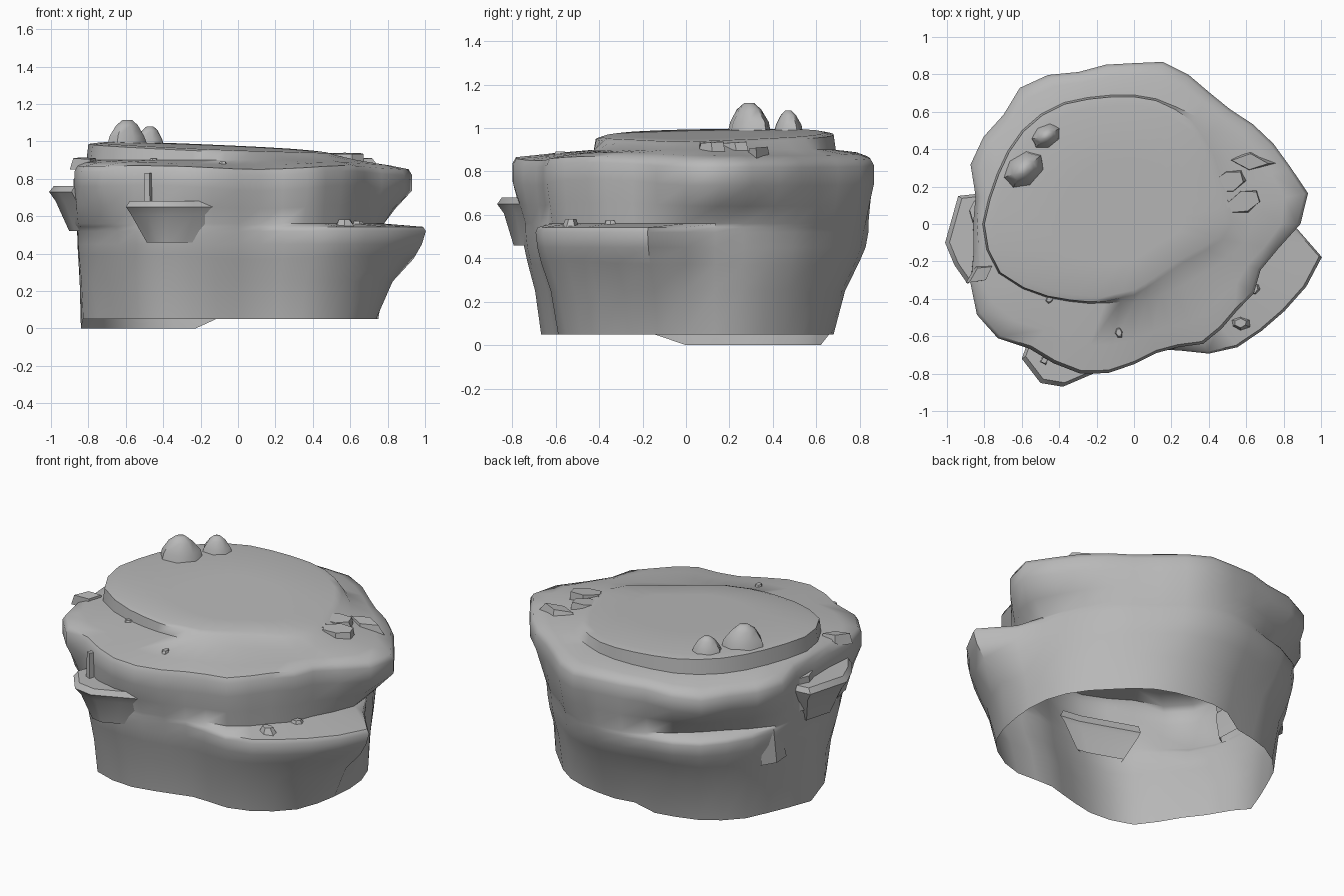
import bpy, bmesh, math, random
from mathutils import Matrix

cube = bpy.data.objects.get("Cube")
if cube:
    bpy.data.objects.remove(cube, do_unlink=True)
random.seed(4)

stone_grey = bpy.data.materials.new("stone_grey")
stone_grey.use_nodes = True
colour = (0.48, 0.48, 0.48, 1)
stone_grey.diffuse_color = colour
stone_grey.node_tree.nodes["Principled BSDF"].inputs["Base Color"].default_value = colour


def finish(name, bm, smooth_angle):
    """Turn a bmesh into a shaded object with the stone material."""
    mesh = bpy.data.meshes.new(name)
    bm.to_mesh(mesh)
    bm.free()
    mesh.materials.append(stone_grey)
    obj = bpy.data.objects.new(name, mesh)
    bpy.context.collection.objects.link(obj)
    bpy.ops.object.select_all(action='DESELECT')
    obj.select_set(True)
    bpy.context.view_layer.objects.active = obj
    if smooth_angle:
        bpy.ops.object.shade_smooth_by_angle(angle=math.radians(smooth_angle))


def loft(bm, rings):
    """Skin a stack of closed rings; returns the last ring's vertices."""
    previous = None
    for ring in rings:
        verts = [bm.verts.new(p) for p in ring]
        if previous:
            n = len(verts)
            for i in range(n):
                j = (i + 1) % n
                bm.faces.new((previous[i], previous[j], verts[j], verts[i]))
        previous = verts
    return previous


def mix(a, b, t):
    return [p + (q - p) * t for p, q in zip(a, b)]


# Outline radii in equal angle steps, counter-clockwise from +x
base = [.75, .75, .74, .72, .7, .7, .7, .69, .68, .68, .67, .66,
        .69, .73, .76, .78, .78, .8, .84, .84, .8, .77, .78, .8,
        .76, .71, .65, .61, .59, .62, .68, .72, .75, .77, .76, .75]
waist = [.85, .78, .77, .76, .77, .77, .77, .81, .83, .84, .84, .84,
         .87, .89, .88, .87, .86, .85, .86, .87, .88, .87, .84, .86,
         .86, .8, .75, .7, .68, .72, .8, .86, .89, .93, .98, 1.02]
neck = [.78, .78, .77, .77, .78, .78, .78, .82, .84, .84, .84, .82,
        .8, .79, .79, .82, .86, .86, .87, .89, .91, .9, .86, .85,
        .85, .8, .75, .71, .68, .68, .71, .71, .7, .72, .71, .74]
rim = [.89, .945, .89, .86, .83, .8, .81, .85, .88, .86, .865, .865,
       .92, .95, .91, .93, .93, .86, .86, .87, .93, .97, .95, .87,
       .86, .85, .81, .75, .7, .7, .74, .73, .72, .74, .72, .78]
cap = [.52, .52, .52, .53, .56, .59, .63, .65, .67, .68, .69, .71,
       .74, .76, .77, .77, .77, .78, .8, .79, .76, .68, .6, .53,
       .48, .44, .4, .38, .35, .33, .32, .32, .33, .36, .41, .48]
count = len(base)
# The cap meets the shoulder more gently on the +x side
foot = [r + .01 + .11 * max(0, math.cos(math.tau * i / count + .3)) for i, r in enumerate(cap)]
# The waist ends in a lip only where it stands clear of the wall above
lip = [w * .985 if w - n > .03 else (w + n) / 2 for w, n in zip(waist, neck)]


def polar(radii, height):
    """Ring from radii; height is a function of x, y and the angle in degrees."""
    ring = []
    for i, r in enumerate(radii):
        a = math.tau * i / count
        x, y = r * math.cos(a), r * math.sin(a)
        ring.append((x, y, height(x, y, math.degrees(a))))
    return ring


def level(z, waver=0.0):
    return lambda x, y, a: z + waver * math.sin(5 * x + 3 * y)


def skirt_height(x, y, a):
    return 0.0 if 105 < a < 185 else 0.05


def cap_height(x, y, a):
    return 0.96 - 0.045 * x + 0.025 * y


# Main rock: open shell with a stepped ledge and a tilted cap
bm = bmesh.new()
last = loft(bm, [
    polar(base, skirt_height),
    polar(mix(base, waist, .33), level(.25)),
    polar(mix(base, waist, .75), level(.38, .01)),
    polar(mix(base, waist, .92), level(.45)),
    polar(waist, level(.52)),
    polar(lip, level(.543)),
    polar(neck, level(.56)),
    polar(mix(neck, rim, .45), level(.65, .01)),
    polar(rim, level(.75, .015)),
    polar(rim, level(.83, .012)),
    polar([r * .98 for r in rim], level(.86, .01)),
    polar(mix(rim, foot, .4), level(.88, .008)),
    polar(foot, level(.9)),
    polar(cap, lambda x, y, a: cap_height(x, y, a) - .01),
    polar([r * .93 for r in cap], cap_height),
    polar([r * .5 for r in cap], cap_height),
])
peak = bm.verts.new((0, 0, .96))
for i in range(count):
    bm.faces.new((last[i], last[(i + 1) % count], peak))
finish("rock_body", bm, 50)


def outcrop(name, outline, low, high, inset, taper):
    """Shelf whose underside narrows and shrinks back into the rock."""
    bm = bmesh.new()
    cx = sum(x for x, y in outline) / len(outline)
    cy = sum(y for x, y in outline) / len(outline)
    middle = (low + high * 2) / 3
    rings = []
    for s, t, z in ((inset, taper, low), (.97, .95, middle), (1, 1, high - .03), (.98, .96, high)):
        rings.append([((cx + (x - cx) * t) * s, (cy + (y - cy) * t) * s, z) for x, y in outline])
    bm.faces.new(loft(bm, rings))
    bmesh.ops.recalc_face_normals(bm, faces=bm.faces)
    finish(name, bm, 45)


outcrop("front_shelf", [(-.56, -.61), (-.6, -.72), (-.5, -.85), (-.38, -.87),
                        (-.24, -.81), (-.1, -.75), (-.22, -.73)], .46, .68, .96, .6)
outcrop("right_shelf", [(-.85, .16), (-.94, .15), (-1.01, -.1), (-.96, -.22),
                        (-.89, -.32), (-.83, -.28)], .52, .76, .92, .7)


def stone(name, place, size, turn=0, tilt=0, sides=6, taper=.65):
    """Chipped pebble, slab or shard standing on its place."""
    bm = bmesh.new()
    bmesh.ops.create_cone(bm, cap_ends=True, segments=sides, radius1=1,
                          radius2=taper, depth=1)
    for v in bm.verts:
        v.co.z += .5
        v.co.x *= random.uniform(.85, 1.1)
        v.co.y *= random.uniform(.85, 1.1)
    matrix = (Matrix.Translation(place) @ Matrix.Rotation(math.radians(turn), 4, 'Z')
              @ Matrix.Rotation(math.radians(tilt), 4, 'X') @ Matrix.Diagonal((*size, 1)))
    bmesh.ops.transform(bm, matrix=matrix, verts=bm.verts)
    finish(name, bm, 0)


def knob(name, place, size, turn):
    """Rounded peak on the cap."""
    bm = bmesh.new()
    rings = []
    for r, h in ((1, 0), (.85, .4), (.52, .8), (.22, 1)):
        rings.append([(r * math.cos(math.tau * i / 7) * random.uniform(.92, 1.05),
                       r * math.sin(math.tau * i / 7), h) for i in range(7)])
    bm.faces.new(loft(bm, rings))
    matrix = (Matrix.Translation(place) @ Matrix.Rotation(math.radians(turn), 4, 'Z')
              @ Matrix.Diagonal((*size, 1)))
    bmesh.ops.transform(bm, matrix=matrix, verts=bm.verts)
    finish(name, bm, 50)


knob("large_knob", (-.59, .29, .97), (.13, .09, .145), 40)
knob("small_knob", (-.47, .47, .97), (.09, .065, .11), 30)

# Flat slabs lying on the shoulder and a wedge at the rim
for i, (x, y, r) in enumerate([(.51, .23, .1), (.59, .12, .1), (.46, .1, .07)]):
    stone("shoulder_slab_%d" % i, (x, y, .88), (r, r * .65, .055), 20, 4, taper=.9)
stone("right_slab", (-.82, -.26, .85), (.09, .05, .06), 35, 8, 4, .85)
stone("rim_wedge", (.62, .34, .83), (.15, .06, .08), -5, 6, 4, .7)

# Loose pebbles on the ledge and the front shoulder
for i, (x, y, z, r) in enumerate([(.57, -.53, .54, .06), (.64, -.35, .54, .05),
                                  (-.45, -.4, .88, .04), (.06, -.33, .88, .04),
                                  (-.08, -.58, .865, .04)]):
    stone("pebble_%d" % i, (x, y, z), (r, r * .7, r * .7), 25 * i, taper=.55)

# Upright sliver above the front shelf and shards on the right wall
stone("front_sliver", (-.48, -.73, .66), (.025, .025, .17), 20, 0, 4, .8)
for i, (a, r, z) in enumerate([(160, .84, .34), (176, .86, .6)]):
    a = math.radians(a)
    stone("wall_shard_%d" % i, (r * math.cos(a), r * math.sin(a), z),
          (.03, .08, .2), math.degrees(a), 4, 4, .7)
